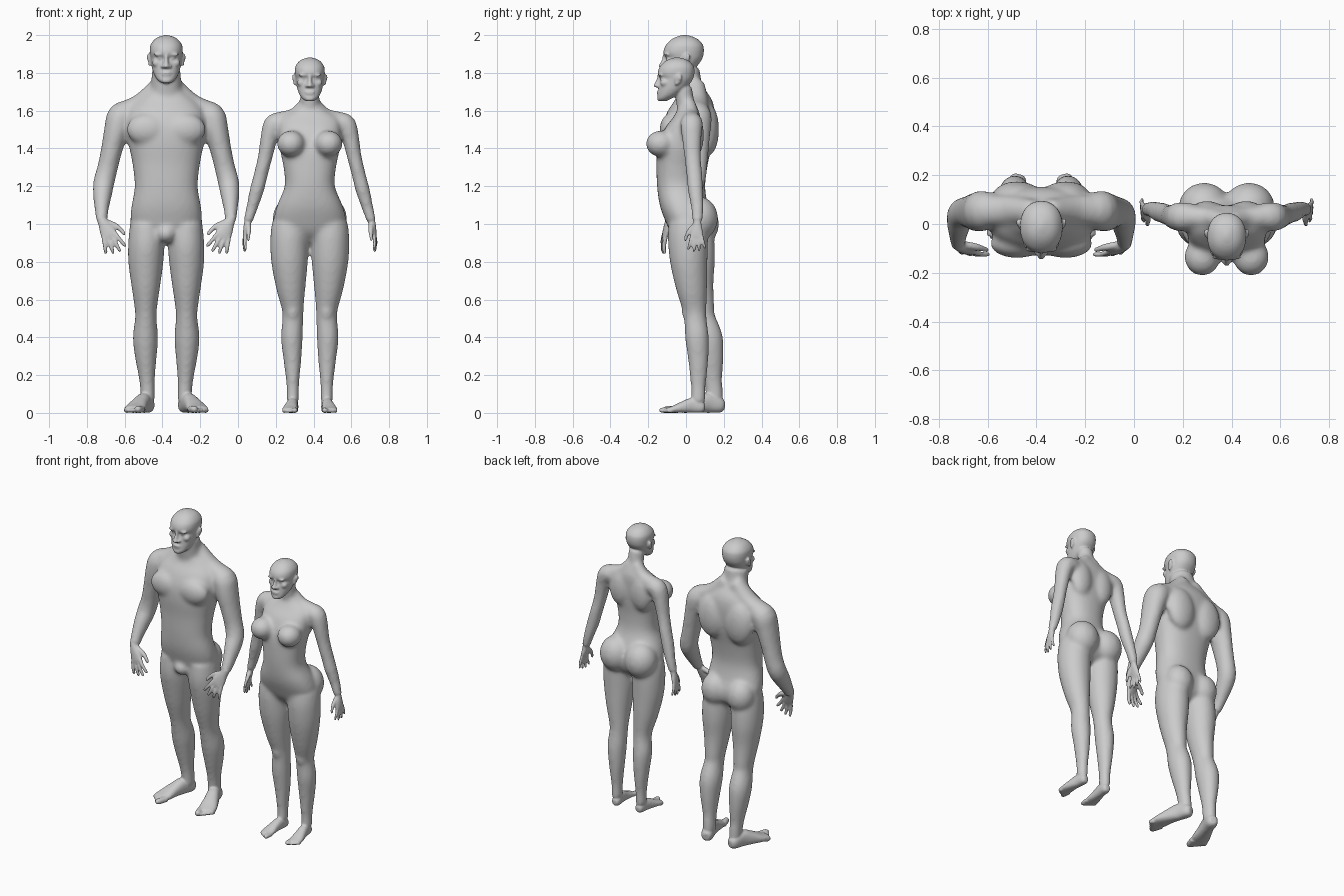
import bpy, bmesh, math
from mathutils import Vector, Matrix

X, Y, Z = Vector((1, 0, 0)), Vector((0, 1, 0)), Vector((0, 0, 1))


def resample(pts, steps):
    """Catmull-Rom through all section values."""
    out = []
    for i in range(len(pts) - 1):
        a, b, c, d = (pts[max(0, min(len(pts) - 1, i + k))] for k in (-1, 0, 1, 2))
        for s in range(steps):
            t = s / steps
            out.append([0.5 * (2*q + (r - p)*t + (2*p - 5*q + 4*r - w)*t*t + (3*q - p - 3*r + w)*t**3)
                        for p, q, r, w in zip(a, b, c, d)])
    return out + [list(pts[-1])]


def tube(bm, pts, depth=Y, axis=None, mirror=True, power=2.0, grow=0.00012, n=28, steps=4):
    """Loft through sections (x, y, z, side radius, depth radius)."""
    pts = resample(pts, steps)
    cs = [Vector(p[:3]) for p in pts]
    for sx in ((1, -1) if mirror else (1,)):
        rings = []
        for i, p in enumerate(pts):
            t = axis or (cs[min(i + 1, len(cs) - 1)] - cs[max(i - 1, 0)]).normalized()
            v = (depth - t * t.dot(depth)).normalized()
            u = v.cross(t)
            ra, rb = (max(r, .003) + grow / max(r, .02) for r in p[3:])
            ring = []
            for k in range(n):
                c, s = math.cos(2*math.pi*k/n), math.sin(2*math.pi*k/n)
                c, s = (math.copysign(abs(q) ** (2 / power), q) for q in (c, s))
                co = cs[i] + u * c * ra + v * s * rb
                ring.append(bm.verts.new((co.x * sx, co.y, co.z)))
            rings.append(ring)
        for a, b in zip(rings, rings[1:]):
            for k in range(n):
                bm.faces.new((a[k], a[(k+1) % n], b[(k+1) % n], b[k]))
        bm.faces.new(rings[0])
        bm.faces.new(rings[-1])


def ball(bm, c, r, rot=0.0):
    """Ellipsoid, mirrored when off the centre line; rot tilts it about x."""
    for sx in ((1, -1) if c[0] else (1,)):
        m = Matrix.Translation((c[0]*sx, c[1], c[2])) @ Matrix.Rotation(rot, 4, 'X') @ Matrix.Diagonal((*r, 1))
        bmesh.ops.create_uvsphere(bm, u_segments=24, v_segments=16, radius=1, matrix=m)


def bands(rows, y=0, z=0, s=1):
    """Rows (z, half width, front y, back y) to sections."""
    return [(0, y + s*(f + b)/2, z + s*h, s*w, s*(b - f)/2) for h, w, f, b in rows]


def hand(bm, w, d, a, s):
    w, d, a = Vector(w), Vector(d).normalized(), Vector(a)
    a = (a - d * d.dot(a)).normalized()
    n = d.cross(a)

    def pt(f, l, c, r1, r2):
        return (*(w + (d*f + a*l + n*c) * s), r1 * s, r2 * s)
    tube(bm, [pt(-.12, 0, 0, .12, .12), pt(.08, 0, 0, .14, .115), pt(.3, .01, 0, .2, .095),
              pt(.48, .01, 0, .215, .07), pt(.54, .01, 0, .19, .05)], n, grow=0)
    for i, ln in enumerate((.42, .48, .45, .36)):
        l = .165 - .105 * i
        k = .11 - .075 * i
        tube(bm, [pt(.45, l, 0, .06, .06), pt(.5 + ln*.45, l + k*.5, .02, .055, .055),
                  pt(.5 + ln*.9, l + k, .08, .046, .046), pt(.5 + ln, l + k, .1, .02, .02)], n, grow=0, n=12)
    tube(bm, [pt(.08, .08, .03, .08, .08), pt(.28, .26, .06, .075, .075), pt(.45, .35, .08, .058, .058),
              pt(.58, .38, .09, .048, .048), pt(.62, .385, .09, .02, .02)], n, grow=0, n=14)


def foot(bm, heel, d, s):
    h, d = Vector((*heel, 0)), Vector((*d, 0)).normalized()
    a = Vector((-d.y, d.x, 0))

    def pt(f, l, z, r1, r2):
        return (*(h + (d*f + a*l + Z*z) * s), r1 * s, r2 * s)
    tube(bm, [pt(.01, 0, .11, .06, .07), pt(.08, 0, .12, .11, .12), pt(.28, 0, .16, .118, .16),
              pt(.48, .01, .125, .14, .125), pt(.68, .01, .08, .168, .08), pt(.84, 0, .055, .155, .05)],
         Z, power=2.3, grow=0)
    for i in range(5):
        r, l, tip = (.058 if i == 0 else .04), -.115 + .062 * i, .99 - .035 * i
        tube(bm, [pt(.74, l, r, r, r), pt(tip - .06, l, r, r, r), pt(tip, l, r*.9, r*.5, r*.5)], Z, grow=0, n=12)


def head(bm, y, z, s):
    rows = [(0, .09, -.40, -.24), (.06, .17, -.435, -.12), (.15, .235, -.425, .04), (.28, .285, -.41, .2),
            (.42, .31, -.395, .32), (.52, .325, -.37, .38), (.61, .338, -.425, .405), (.70, .342, -.42, .41),
            (.8, .325, -.375, .39), (.9, .255, -.275, .305), (.96, .165, -.17, .2), (1, .03, -.04, .06)]
    tube(bm, bands(rows, y, z, s), axis=Z, mirror=False, power=2.2, grow=0, n=40)

    def blob(c, r, rot=0.0):
        ball(bm, (c[0]*s, y + c[1]*s, z + c[2]*s), [q*s for q in r], rot)
    tube(bm, bands([(.60, .045, -.44, -.3), (.5, .042, -.46, -.3), (.4, .06, -.51, -.3),
                    (.35, .075, -.535, -.3), (.315, .06, -.49, -.3)], y, z, s), axis=Z, mirror=False, grow=0)
    blob((.07, -.42, .35), (.045, .05, .035))                 # nostrils
    blob((.13, -.32, .52), (.065, .06, .045))                 # eyes
    blob((.14, -.36, .595), (.12, .06, .035))                 # brows
    blob((.19, -.27, .42), (.1, .1, .09))                     # cheeks
    blob((0, -.415, .215), (.11, .04, .022))                  # lips
    blob((0, -.41, .17), (.095, .04, .024))
    blob((0, -.395, .06), (.1, .05, .06))                     # chin
    blob((.35, .04, .5), (.03, .075, .115), -.2)              # ears
    blob((.375, .065, .54), (.028, .06, .075), -.2)
    blob((.35, .0, .41), (.025, .04, .05))


def fuse(obj, bm, voxel, rounds):
    """Write the mesh, weld all parts into one skin and relax it."""
    bmesh.ops.recalc_face_normals(bm, faces=bm.faces)
    bm.to_mesh(obj.data)
    bm.free()
    bpy.context.view_layer.objects.active = obj
    m = obj.modifiers.new("skin", 'REMESH')
    m.mode, m.voxel_size, m.use_smooth_shade = 'VOXEL', voxel, True
    bpy.ops.object.modifier_apply(modifier=m.name)
    m = obj.modifiers.new("relax", 'SMOOTH')
    m.factor, m.iterations = .5, rounds
    bpy.ops.object.modifier_apply(modifier=m.name)


def figure(name, x, f):
    obj = bpy.data.objects.new(name, bpy.data.meshes.new(name))
    bpy.context.collection.objects.link(obj)
    obj.location.x = x
    # torso, neck, limbs and muscle masses
    bm = bmesh.new()
    tube(bm, bands(f["torso"]), axis=Z, mirror=False, power=2.3, n=40)
    tube(bm, f["neck"], mirror=False)
    for part in ("trapezius", "arm", "leg"):
        tube(bm, f[part])
    for c, r in f["masses"]:
        ball(bm, c, r)
    fuse(obj, bm, .012, 9)
    # head, hands and feet in finer detail
    bm = bmesh.new()
    bm.from_mesh(obj.data)
    head(bm, *f["head"])
    hand(bm, *f["hand"])
    foot(bm, *f["foot"])
    fuse(obj, bm, .0065, 3)
    for p in obj.data.polygons:
        p.use_smooth = True


figure("male_figure", -.38, dict(
    torso=[(.90, .05, .0, .07), (.95, .155, -.06, .13), (1.02, .188, -.085, .14), (1.10, .182, -.105, .115),
           (1.2, .166, -.115, .1), (1.32, .178, -.12, .115), (1.43, .2, -.13, .14), (1.52, .212, -.125, .15),
           (1.6, .2, -.095, .15), (1.66, .15, -.055, .135), (1.71, .08, -.04, .1)],
    neck=[(0, .04, 1.62, .10, .08), (0, .015, 1.72, .08, .072), (0, 0, 1.82, .076, .07)],
    trapezius=[(.03, .05, 1.735, .05, .05), (.13, .055, 1.64, .052, .06), (.23, .055, 1.59, .055, .065)],
    arm=[(.17, .06, 1.59, .06, .06), (.235, .055, 1.57, .075, .08), (.262, .05, 1.5, .065, .08),
         (.287, .05, 1.4, .055, .07), (.31, .05, 1.3, .052, .06), (.33, .04, 1.22, .054, .058),
         (.338, 0, 1.15, .047, .052), (.342, -.05, 1.07, .033, .038), (.34, -.08, 1.02, .026, .032)],
    leg=[(.10, .03, 1.0, .09, .105), (.105, .035, .9, .095, .115), (.108, .045, .8, .092, .108),
         (.108, .055, .68, .076, .09), (.108, .075, .56, .058, .074), (.108, .085, .5, .055, .069),
         (.11, .115, .4, .065, .078), (.108, .13, .3, .056, .068), (.102, .142, .18, .039, .048),
         (.098, .15, .1, .035, .044), (.098, .15, .05, .034, .046)],
    masses=[((.1, -.08, 1.5), (.11, .06, .085)), ((.095, .09, 1.0), (.09, .085, .105)),
            ((.1, .115, 1.5), (.1, .06, .14)), ((0, -.05, .95), (.05, .05, .05))],
    head=(-.01, 1.745, .255),
    hand=((.34, -.085, 1.02), (-.38, -.28, -.85), (-.9, -.1, .35), .2),
    foot=((.088, .205), (.33, -1), .33)))

figure("female_figure", .38, dict(
    torso=[(.9, .05, -.02, .05), (.95, .165, -.075, .11), (1.02, .19, -.11, .12), (1.10, .172, -.138, .1),
           (1.2, .132, -.152, .065), (1.3, .138, -.155, .06), (1.4, .158, -.15, .07), (1.5, .162, -.115, .075),
           (1.56, .15, -.07, .075), (1.6, .09, -.045, .065), (1.63, .05, -.04, .05)],
    neck=[(0, .01, 1.55, .065, .05), (0, 0, 1.62, .05, .046), (0, -.018, 1.73, .048, .046)],
    trapezius=[(.02, .015, 1.635, .035, .035), (.08, .025, 1.575, .036, .04), (.17, .03, 1.55, .04, .045)],
    arm=[(.13, .03, 1.535, .05, .05), (.185, .03, 1.53, .055, .058), (.212, .03, 1.47, .045, .052),
         (.235, .035, 1.36, .036, .042), (.262, .045, 1.25, .034, .04), (.28, .05, 1.18, .035, .038),
         (.305, .06, 1.09, .027, .031), (.328, .06, 1.01, .019, .025)],
    leg=[(.10, .01, 1.0, .1, .1), (.108, .01, .92, .1, .105), (.107, .015, .8, .096, .098),
         (.1, .03, .66, .076, .081), (.09, .045, .55, .056, .062), (.09, .05, .49, .053, .058),
         (.095, .058, .4, .056, .061), (.092, .065, .28, .045, .052), (.09, .065, .15, .03, .038),
         (.09, .065, .09, .028, .036), (.09, .062, .05, .028, .038)],
    masses=[((.1, -.135, 1.425), (.074, .078, .07)), ((.092, .07, 1.03), (.105, .1, .115)),
            ((.08, .045, 1.47), (.075, .05, .12)), ((.09, .0, .535), (.03, .025, .04))],
    head=(-.05, 1.65, .232),
    hand=((.328, .06, 1.01), (.2, -.03, -1), (-.1, -1, 0), .163),
    foot=((.085, .102), (.1, -1), .245)))
